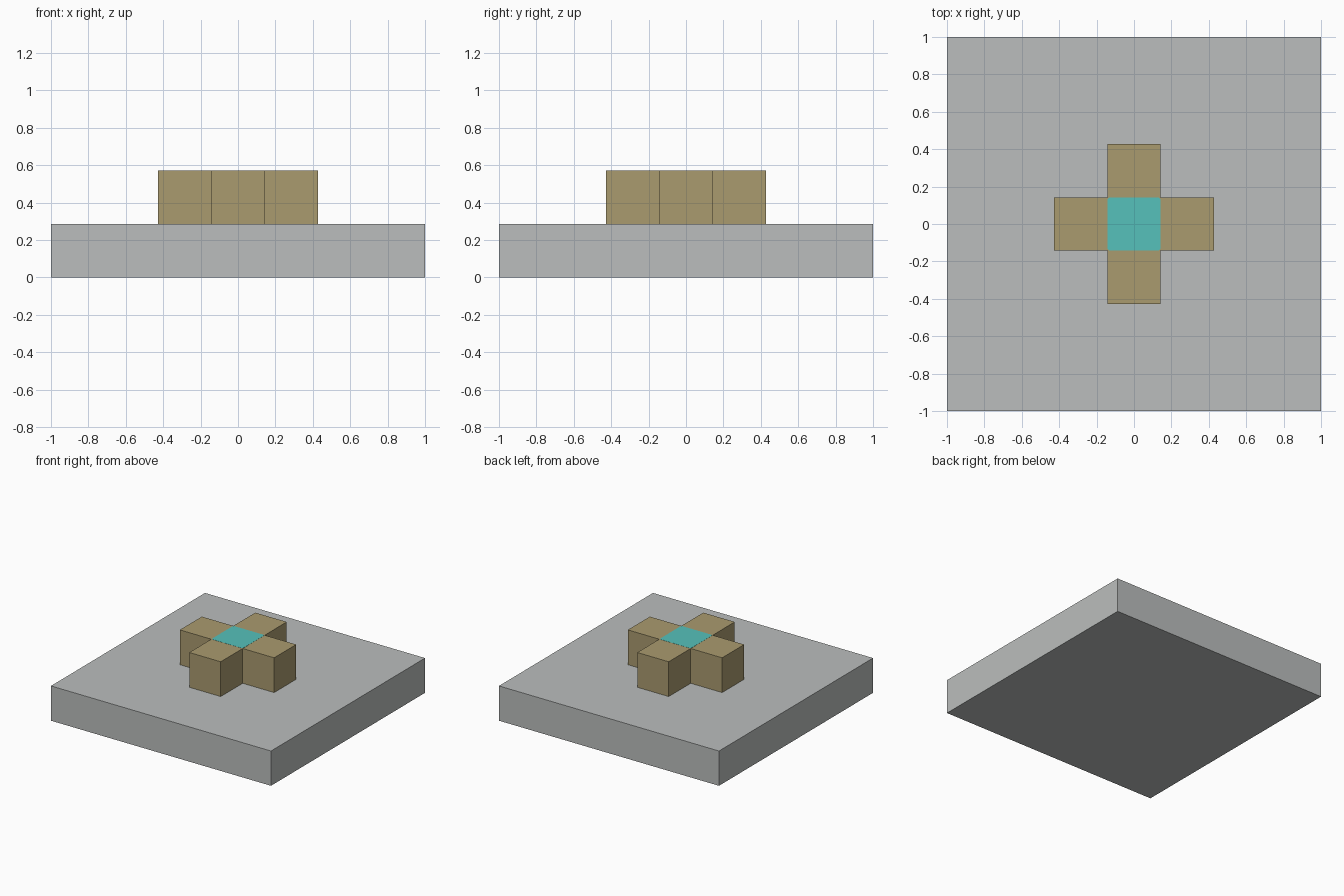
import bpy
import bmesh
from mathutils import Matrix, Vector

UNIT = 2 / 7  # one block of the grid the model is laid out on
HALF = UNIT / 2


def make_material(name, rgb):
    mat = bpy.data.materials.new(name)
    mat.use_nodes = True
    color = (*rgb, 1)
    mat.diffuse_color = color
    mat.node_tree.nodes["Principled BSDF"].inputs["Base Color"].default_value = color
    return mat


def make_prism(name, outline, bottom, top, mat):
    """Extrude a flat outline from bottom to top."""
    bm = bmesh.new()
    face = bm.faces.new([bm.verts.new((p.x, p.y, bottom)) for p in outline])
    result = bmesh.ops.extrude_face_region(bm, geom=[face], use_keep_orig=True)
    raised = [v for v in result["geom"] if isinstance(v, bmesh.types.BMVert)]
    bmesh.ops.translate(bm, verts=raised, vec=(0, 0, top - bottom))
    bmesh.ops.recalc_face_normals(bm, faces=bm.faces)
    mesh = bpy.data.meshes.new(name)
    bm.to_mesh(mesh)
    bm.free()
    mesh.materials.append(mat)
    obj = bpy.data.objects.new(name, mesh)
    bpy.context.collection.objects.link(obj)
    return obj


def four_fold(points):
    """Repeat a run of outline points around the centre in quarter turns."""
    turns = [Matrix.Rotation(i * 1.5707963, 2) for i in range(4)]
    return [turn @ Vector(p) for turn in turns for p in points]


cube = bpy.data.objects.get("Cube")
if cube:
    bpy.data.objects.remove(cube, do_unlink=True)

stone = make_material("stone_grey", (0.497, 0.515, 0.509))
sand = make_material("sand_tan", (0.402, 0.328, 0.159))
water = make_material("water_turquoise", (0.093, 0.533, 0.497))

# Square slab
make_prism("base_slab", four_fold([(1, 1)]), 0, UNIT, stone)

# Cross of blocks standing on the slab
arm = 3 * HALF
make_prism("basin_cross", four_fold([(arm, -HALF), (arm, HALF), (HALF, HALF)]),
           UNIT, 2 * UNIT, sand)

# Pool surface in the middle, with clipped corners
clip = HALF - 0.012
make_prism("pool_surface", four_fold([(HALF, -clip), (HALF, clip)]),
           2 * UNIT - 0.002, 2 * UNIT + 0.001, water)
